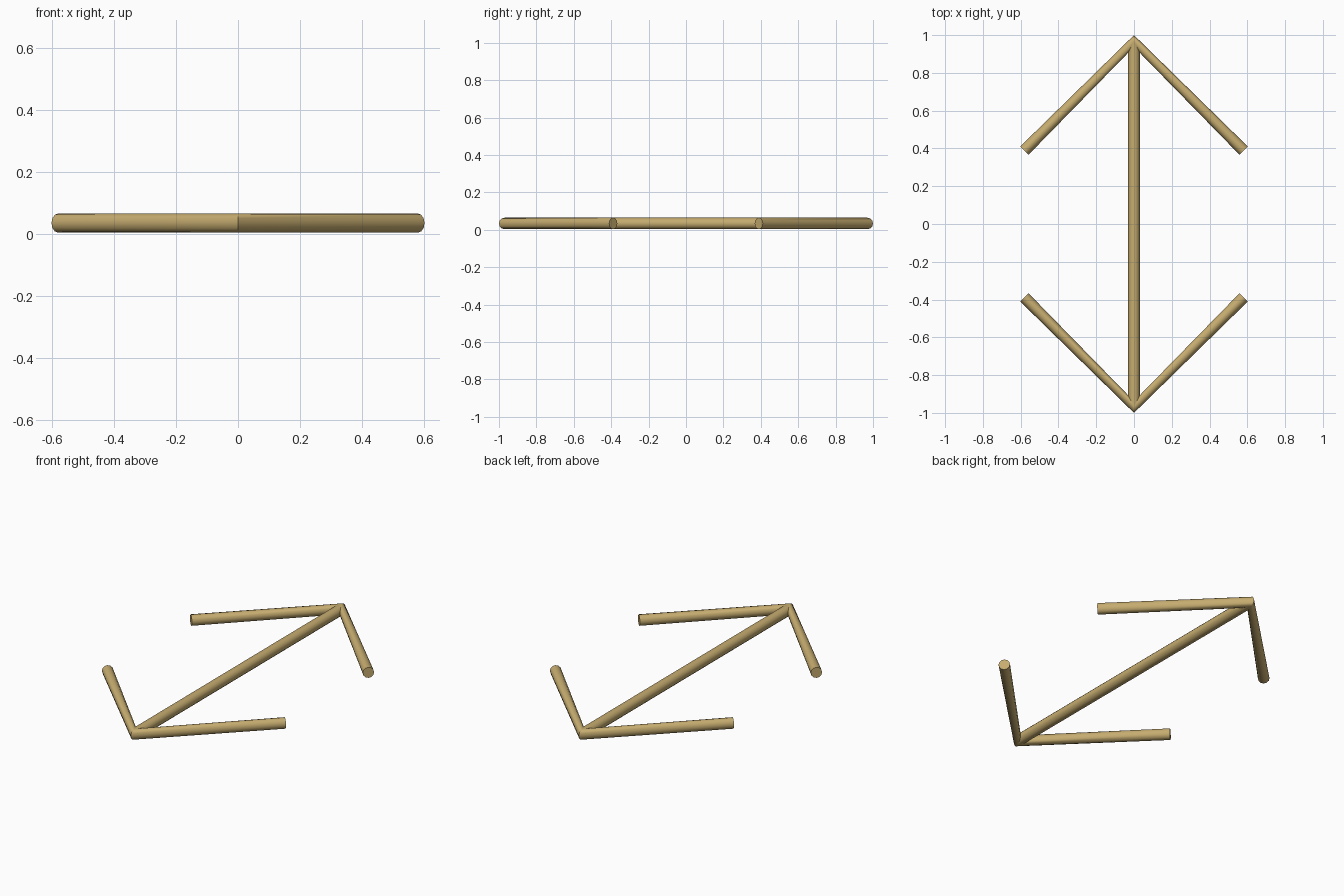
import bpy, bmesh, math
from mathutils import Vector

if "Cube" in bpy.data.objects:
    bpy.data.objects.remove(bpy.data.objects["Cube"])

R, Z, SIDES = 0.031, 0.034, 12   # tube radius, centre height, tube sides
TIP, SPREAD = 0.969, 0.58        # arrow tip on y, reach of each barb

wood = bpy.data.materials.new("tan wood")
wood.diffuse_color = (0.56, 0.41, 0.16, 1)
wood.use_nodes = True
wood.node_tree.nodes["Principled BSDF"].inputs["Base Color"].default_value = wood.diffuse_color


def tube(name, points):
    """Sweep a round section along a flat path, turning halfway at each corner."""
    pts = [Vector((x, y, Z)) for x, y in points]
    bm = bmesh.new()
    rings = []
    for i, p in enumerate(pts):
        d = Vector()
        if i > 0:
            d += (p - pts[i - 1]).normalized()
        if i < len(pts) - 1:
            d += (pts[i + 1] - p).normalized()
        side = d.normalized().cross(Vector((0, 0, 1)))
        ring = []
        for k in range(SIDES):
            a = 2 * math.pi * k / SIDES
            ring.append(bm.verts.new(p + side * R * math.cos(a)
                                     + Vector((0, 0, R * math.sin(a)))))
        rings.append(ring)
    for a, b in zip(rings, rings[1:]):
        for k in range(SIDES):
            n = (k + 1) % SIDES
            bm.faces.new((a[k], a[n], b[n], b[k]))
    bm.faces.new(rings[0])
    bm.faces.new(rings[-1])
    bmesh.ops.recalc_face_normals(bm, faces=bm.faces)
    mesh = bpy.data.meshes.new(name)
    bm.to_mesh(mesh)
    bm.free()
    mesh.materials.append(wood)
    ob = bpy.data.objects.new(name, mesh)
    bpy.context.collection.objects.link(ob)
    bpy.ops.object.select_all(action='DESELECT')
    ob.select_set(True)
    bpy.context.view_layer.objects.active = ob
    bpy.ops.object.shade_smooth_by_angle(angle=math.radians(40))


# Straight shaft between both tips
tube("shaft", [(0, -TIP), (0, TIP)])

# Bent arrowheads at the back and front
for name, s in (("back_arrowhead", 1), ("front_arrowhead", -1)):
    base = s * (TIP - SPREAD)
    tube(name, [(-SPREAD, base), (0, s * TIP), (SPREAD, base)])
